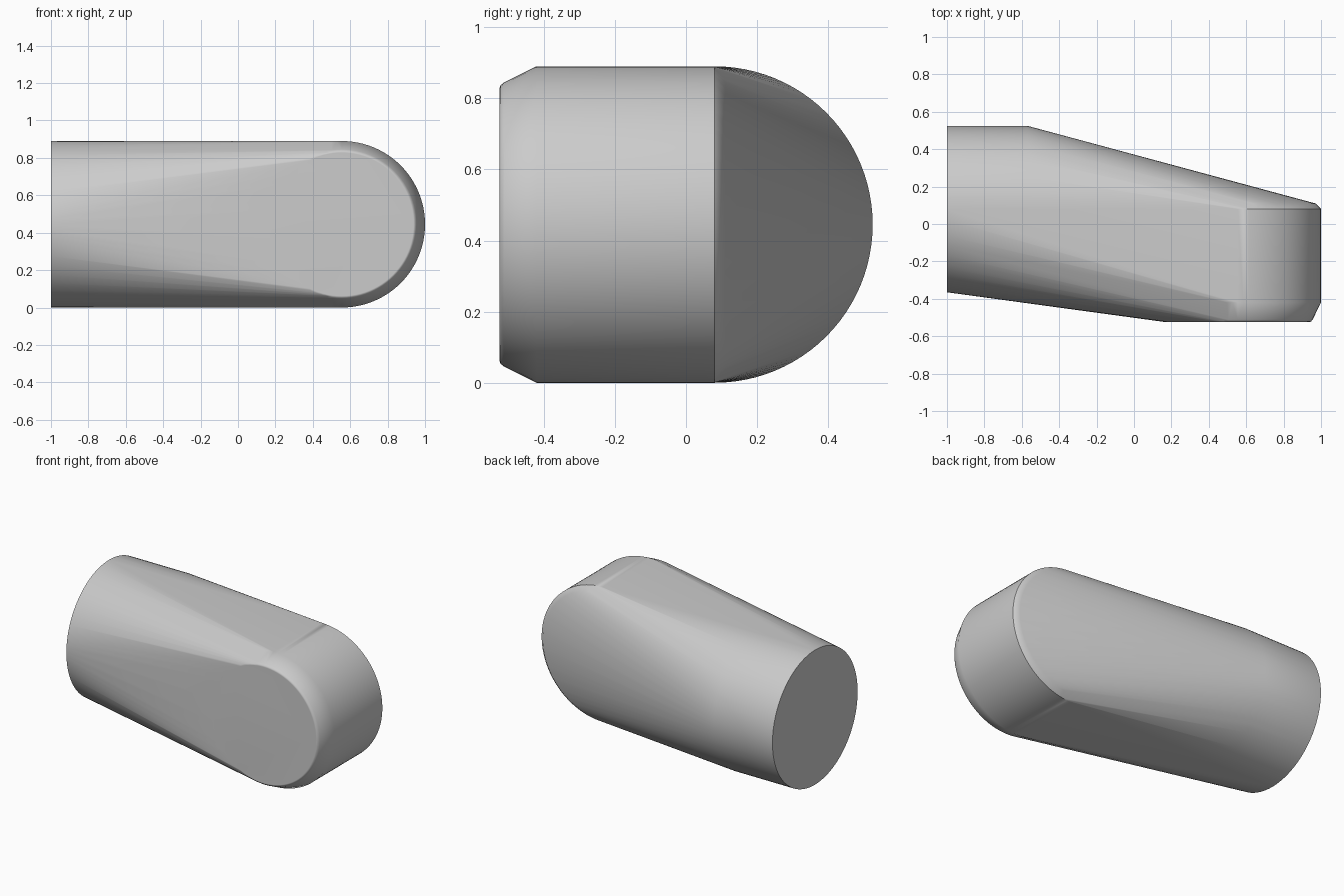
import bpy
import bmesh
from math import cos, sin, tau, radians

cube = bpy.data.objects.get("Cube")
if cube:
    bpy.data.objects.remove(cube, do_unlink=True)

R = 0.445            # main radius, also the height of both axes
STEPS = 96
SHANK_Y = 0.08       # axis of the round shank
HEAD_X = 0.555       # axis of the round head

grey = bpy.data.materials.new("plain grey")
grey.use_nodes = True
colour = (0.6, 0.6, 0.6, 1)
grey.diffuse_color = colour
grey.node_tree.nodes["Principled BSDF"].inputs["Base Color"].default_value = colour

bm = bmesh.new()


def ring(radius, place):
    for i in range(STEPS):
        a = tau * i / STEPS
        bm.verts.new(place(radius * cos(a), R + radius * sin(a)))


# Round shank at the right end
for x in (-1, -0.57):
    ring(R, lambda u, z: (x, SHANK_Y + u, z))

# Round head across it, bevelled at the front and rear rims
for y, radius in ((-0.525, 0.383), (-0.521, 0.392), (-0.511, 0.400),
                  (-0.42, R), (0.08, R), (0.11, 0.415)):
    ring(radius, lambda u, z: (HEAD_X + u, y, z))

# One tapering skin around shank and head
hull = bmesh.ops.convex_hull(bm, input=bm.verts)
loose = {g for g in hull["geom_interior"] + hull["geom_unused"]
         if isinstance(g, bmesh.types.BMVert)}
bmesh.ops.delete(bm, geom=list(loose), context="VERTS")
bmesh.ops.dissolve_limit(bm, angle_limit=radians(0.2), verts=bm.verts, edges=bm.edges)
bmesh.ops.recalc_face_normals(bm, faces=bm.faces)

mesh = bpy.data.meshes.new("tapered_body")
bm.to_mesh(mesh)
bm.free()
mesh.materials.append(grey)
body = bpy.data.objects.new("tapered_body", mesh)
bpy.context.collection.objects.link(body)

# Smooth skin with crisp end cap and rear rim
bpy.ops.object.select_all(action="DESELECT")
body.select_set(True)
bpy.context.view_layer.objects.active = body
bpy.ops.object.shade_smooth_by_angle(angle=radians(30))
normals = body.modifiers.new("weighted normals", "WEIGHTED_NORMAL")
normals.keep_sharp = True
